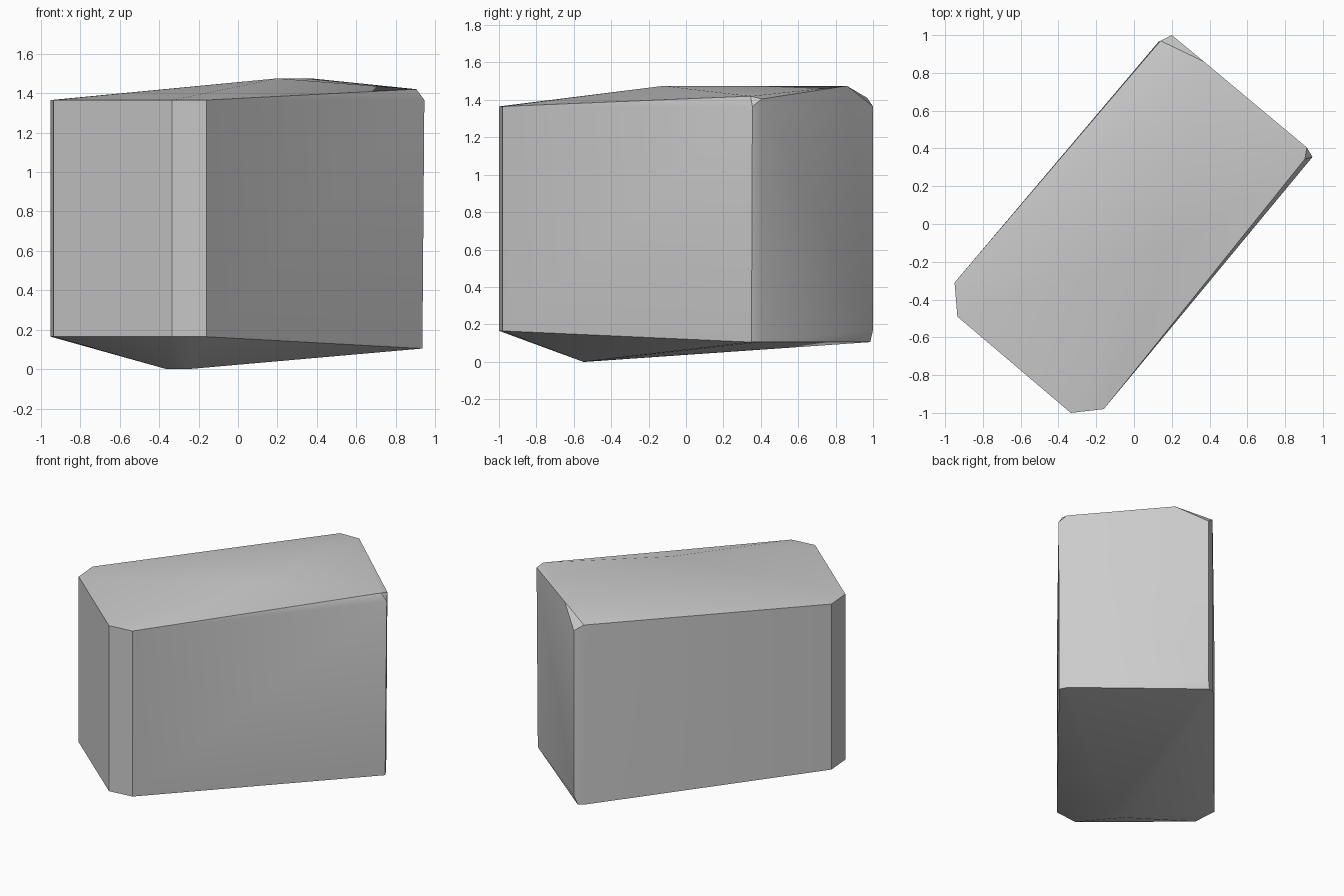
import bpy
import bmesh
import math

cube = bpy.data.objects.get("Cube")
if cube:
    bpy.data.objects.remove(cube, do_unlink=True)

# One plain grey stone colour
GREY = (0.6, 0.6, 0.6, 1.0)
mat = bpy.data.materials.new("stone grey")
mat.use_nodes = True
mat.diffuse_color = GREY
bsdf = mat.node_tree.nodes["Principled BSDF"]
bsdf.inputs["Base Color"].default_value = GREY

# Upright chamfered corners of the near end
near_corners = [(-0.95, -0.31), (-0.935, -0.49), (-0.335, -1.0), (-0.16, -0.98)]
points = [(x, y, z) for x, y in near_corners for z in (0.165, 1.365)]

# Far corner on the left side, with its clipped top
points += [(0.945, 0.355, 1.365), (0.905, 0.345, 1.42), (0.915, 0.405, 1.405),
           (0.935, 0.35, 0.105), (0.905, 0.405, 0.105)]

# Far corner at the back, with its clipped top and worn foot
points += [(0.20, 1.0, 1.365), (0.14, 0.97, 1.41),
           (0.20, 1.0, 0.17), (0.18, 0.985, 0.105), (0.13, 0.965, 0.11)]

# Peaks of the domed top
points += [(0.20, -0.12, 1.475), (0.37, 0.86, 1.475)]

# Low keel under the block
points += [(-0.36, -0.53, 0.0), (-0.26, -0.55, 0.0)]

# Wrap the corners into one faceted block
bm = bmesh.new()
for p in points:
    bm.verts.new(p)
hull = bmesh.ops.convex_hull(bm, input=bm.verts[:])
loose = [v for v in bm.verts if not v.link_faces]
bmesh.ops.delete(bm, geom=loose, context='VERTS')
bmesh.ops.dissolve_limit(bm, angle_limit=math.radians(0.3),
                         verts=bm.verts[:], edges=bm.edges[:])
bmesh.ops.recalc_face_normals(bm, faces=bm.faces[:])

mesh = bpy.data.meshes.new("stone_block")
bm.to_mesh(mesh)
bm.free()
mesh.materials.append(mat)
block = bpy.data.objects.new("stone_block", mesh)
bpy.context.collection.objects.link(block)

# Soft shading across shallow facets, crisp main edges
bpy.ops.object.select_all(action='DESELECT')
block.select_set(True)
bpy.context.view_layer.objects.active = block
bpy.ops.object.shade_smooth_by_angle(angle=math.radians(30))
